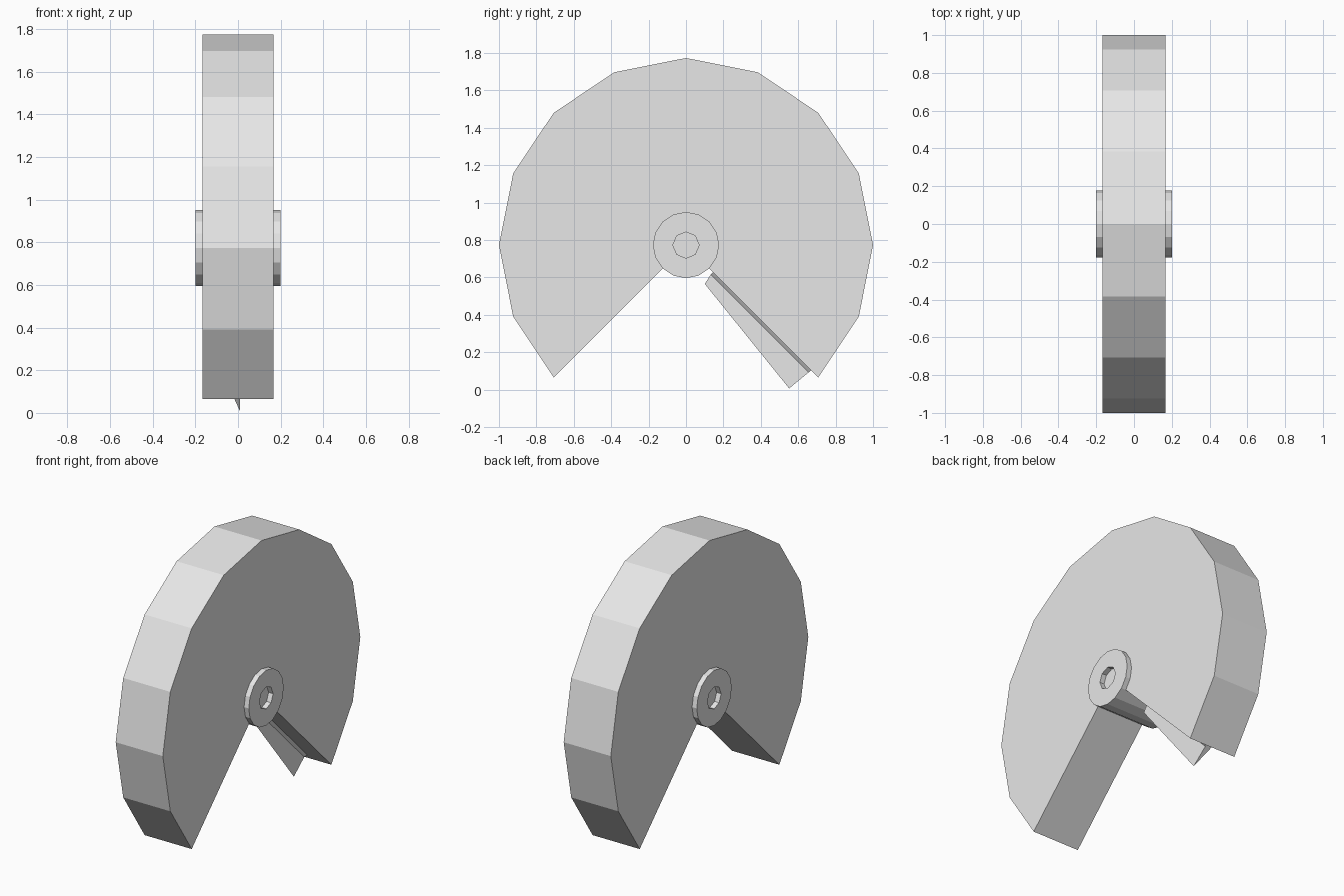
import bpy, bmesh
from math import cos, sin, pi, sqrt
from mathutils import Vector

if "Cube" in bpy.data.objects:
    bpy.data.objects.remove(bpy.data.objects["Cube"], do_unlink=True)

CENTRE_Z = 0.773      # height of the axle
HALF_WIDTH = 0.167    # half thickness of the wheel body
HUB_HALF = 0.2

grey = bpy.data.materials.new("light_grey")
grey.use_nodes = True
grey.diffuse_color = (0.8, 0.8, 0.8, 1)
grey.node_tree.nodes["Principled BSDF"].inputs["Base Color"].default_value = (0.8, 0.8, 0.8, 1)


def loft(name, first, second):
    """Closed solid between two matching outlines."""
    bm = bmesh.new()
    a = [bm.verts.new(p) for p in first]
    b = [bm.verts.new(p) for p in second]
    bm.faces.new(a)
    bm.faces.new(b[::-1])
    n = len(a)
    for i in range(n):
        j = (i + 1) % n
        bm.faces.new((a[j], a[i], b[i], b[j]))
    bmesh.ops.recalc_face_normals(bm, faces=bm.faces[:])
    mesh = bpy.data.meshes.new(name)
    bm.to_mesh(mesh)
    bm.free()
    obj = bpy.data.objects.new(name, mesh)
    bpy.context.collection.objects.link(obj)
    mesh.materials.append(grey)
    return obj


def arc(radius, start, count, sides):
    """Points in the y-z plane on a regular polygon around the axle."""
    angles = [2 * pi * (start + i) / sides for i in range(count)]
    return [(radius * cos(t), CENTRE_Z + radius * sin(t)) for t in angles]


def slab(name, outline, x0, x1):
    return loft(name, [(x0, y, z) for y, z in outline], [(x1, y, z) for y, z in outline])


# Wheel body: sixteen-sided disc with the lower quarter left open
slab("wheel_body", [(0, CENTRE_Z)] + arc(1, -2, 13, 16), -HALF_WIDTH, HALF_WIDTH)

# Hub running through the wheel, with a shallow octagonal recess at each end
hub = slab("hub", arc(0.177, 0, 16, 16), -HUB_HALF, HUB_HALF)
for side in (-1, 1):
    cutter = slab("recess_cutter", arc(0.07, 0, 8, 8), side * (HALF_WIDTH + 0.001), side * 0.3)
    cutter.hide_render = True
    cut = hub.modifiers.new("recess", 'BOOLEAN')
    cut.operation = 'DIFFERENCE'
    cut.solver = 'EXACT'
    cut.object = cutter
    bpy.context.view_layer.objects.active = hub
    bpy.ops.object.modifier_apply(modifier=cut.name)
    bpy.data.objects.remove(cutter, do_unlink=True)

# Tapering blade hung from the rear wall of the opening
along = Vector((0, 1, -1)) / sqrt(2)
outward = Vector((0, -1, -1)) / sqrt(2)
axle = Vector((0, 0, CENTRE_Z))


def blade_section(base, tip, depth):
    """Wedge section: flat left side, sloping right side, small foot on the wall."""
    points = [(0.01, depth, tip), (0.01, 0.017, base), (0.025, 0, base), (-0.035, 0, base)]
    return [axle + Vector((x, 0, 0)) + along * t + outward * d for x, d, t in points]


loft("blade", blade_section(0.205, 0.218, 0.076), blade_section(0.945, 0.932, 0.152))
